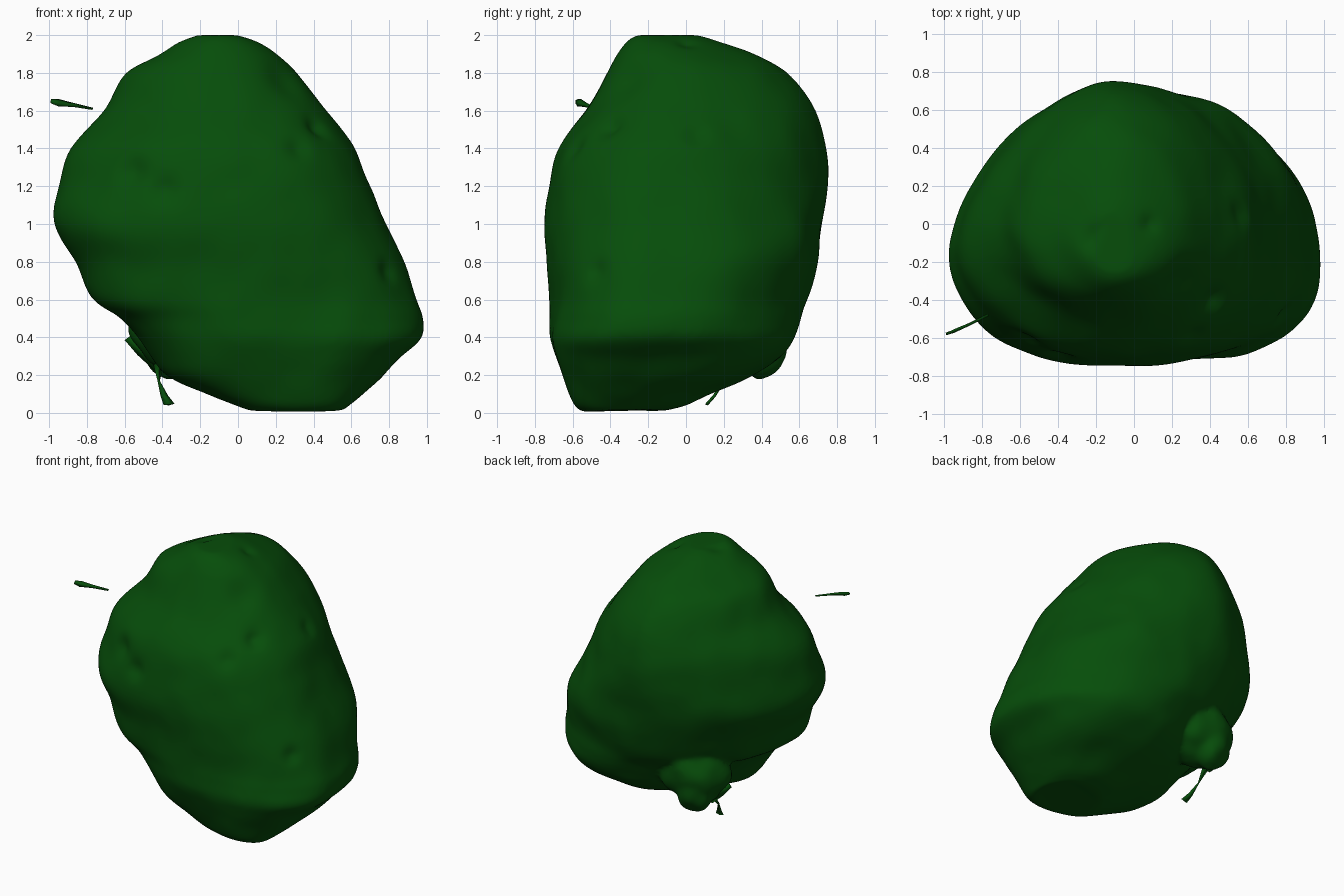
import bpy, bmesh, math
from mathutils import Vector, noise

if "Cube" in bpy.data.objects:
    bpy.data.objects.remove(bpy.data.objects["Cube"])

mat = bpy.data.materials.new("dark_green")
mat.diffuse_color = (0.002, 0.075, 0.003, 1)
mat.use_nodes = True
mat.node_tree.nodes["Principled BSDF"].inputs["Base Color"].default_value = mat.diffuse_color

# Body outline: z, left x, right x, front y, back y
ROWS = [
    (0.01, 0.06, 0.56, -0.54, -0.12), (0.04, -0.02, 0.60, -0.58, 0.0),
    (0.10, -0.16, 0.67, -0.61, 0.13), (0.20, -0.36, 0.77, -0.65, 0.35),
    (0.30, -0.45, 0.86, -0.69, 0.50), (0.40, -0.53, 0.97, -0.72, 0.57),
    (0.50, -0.63, 0.98, -0.72, 0.61), (0.60, -0.78, 0.95, -0.72, 0.64),
    (0.80, -0.86, 0.88, -0.73, 0.70), (1.00, -0.97, 0.78, -0.75, 0.72),
    (1.20, -0.95, 0.70, -0.73, 0.75), (1.40, -0.88, 0.61, -0.68, 0.74),
    (1.60, -0.71, 0.46, -0.54, 0.68), (1.80, -0.60, 0.31, -0.42, 0.53),
    (1.90, -0.41, 0.20, -0.36, 0.34), (1.97, -0.29, 0.09, -0.30, 0.17),
    (2.00, -0.22, -0.01, -0.24, 0.05)]
SEG, SUB = 112, 5

# Corner fullness by height: z, front left, front right, back right, back left
CORNERS = [(0.2, 2.5, 3.2, 2.5, 1.7), (0.5, 2.5, 2.3, 2.05, 1.7),
           (0.9, 2.3, 2.4, 2.35, 1.75), (1.3, 1.95, 2.3, 2.0, 1.6),
           (1.7, 1.95, 2.2, 1.9, 1.65)]

# Dents: position, radius, depth (negative depth is a bulge)
DENTS = [
    ((-0.38, -0.66, 1.17), 0.06, 0.06), ((-0.55, -0.6, 1.28), 0.07, 0.04),
    ((0.30, -0.55, 1.38), 0.05, 0.07), ((0.38, -0.45, 1.28), 0.06, 0.06),
    ((0.42, -0.40, 1.52), 0.05, 0.05), ((0.27, -0.63, 1.12), 0.04, 0.04),
    ((0.53, 0.05, 1.45), 0.05, 0.04), ((0.80, -0.48, 0.75), 0.05, 0.04),
    ((-0.20, -0.08, 1.98), 0.06, 0.04), ((0.08, 0.0, 1.95), 0.04, 0.03),
    ((0.25, -0.3, 1.75), 0.10, 0.03), ((0.45, 0.62, 1.0), 0.16, -0.03)]


def finish(name, bm):
    bmesh.ops.recalc_face_normals(bm, faces=bm.faces)
    me = bpy.data.meshes.new(name)
    bm.to_mesh(me)
    bm.free()
    me.materials.append(mat)
    for p in me.polygons:
        p.use_smooth = True
    ob = bpy.data.objects.new(name, me)
    bpy.context.collection.objects.link(ob)
    return ob


def catmull(a, b, c, d, t):
    return 0.5 * (2*b + (c - a)*t + (2*a - 5*b + 4*c - d)*t*t + (3*b - a - 3*c + d)*t**3)


def outline():
    n = len(ROWS)
    for i in range(n - 1):
        p = [ROWS[max(0, min(n - 1, i + k))] for k in (-1, 0, 1, 2)]
        for s in range(SUB):
            yield [catmull(*v, s / SUB) for v in zip(*p)]
    yield ROWS[-1]


def fullness(z):
    z = max(CORNERS[0][0], min(CORNERS[-1][0], z))
    for a, b in zip(CORNERS, CORNERS[1:]):
        if z <= b[0]:
            t = (z - a[0]) / (b[0] - a[0])
            t = t * t * (3 - 2 * t)
            return [u + (v - u) * t for u, v in zip(a[1:], b[1:])]


def ring(row):
    z, x0, x1, y0, y1 = row
    cx, cy = (x0 + x1) / 2, (y0 + y1) / 2 - 0.13 * (y1 - y0) / 1.5
    fl, fr, br, bl = fullness(z)
    for k in range(SEG):
        a = 2 * math.pi * k / SEG
        c, s = math.cos(a), math.sin(a)
        power = (br if c > 0 else bl) if s > 0 else (fr if c > 0 else fl)
        r = (abs(c) ** power + abs(s) ** power) ** (-1 / power)
        yield Vector((cx + c * r * ((x1 - cx) if c > 0 else (cx - x0)),
                      cy + s * r * ((y1 - cy) if s > 0 else (cy - y0)), z))


# Main body: stacked rings
bm = bmesh.new()
rings = [[bm.verts.new(p) for p in ring(r)] for r in outline()]
for a, b in zip(rings, rings[1:]):
    for k in range(SEG):
        bm.faces.new((a[k], a[(k+1) % SEG], b[(k+1) % SEG], b[k]))
bm.faces.new(rings[0][::-1])
bm.faces.new(rings[-1])
bmesh.ops.recalc_face_normals(bm, faces=bm.faces)
bm.normal_update()

# Surface unevenness and dents
for v in bm.verts:
    n, p = v.normal.copy(), v.co.copy()
    d = 0.015 * noise.noise(p * 2.8) + 0.006 * noise.noise(p * 6)
    for c, r, depth in DENTS:
        d -= depth * math.exp(-((p - Vector(c)).length / r) ** 2)
    v.co += n * d
    v.co.z = min(2.0, max(0.0, v.co.z))

# Lumps hanging at the lower back left, fused into the body
for i, (c, size) in enumerate([((-0.36, 0.41, 0.36), (0.14, 0.12, 0.18)),
                               ((-0.30, 0.33, 0.46), (0.27, 0.22, 0.23))]):
    for v in bmesh.ops.create_icosphere(bm, subdivisions=4, radius=1)["verts"]:
        k = 1 + 0.12 * noise.noise(v.co * 1.7 + Vector((i * 5, 0, 0)))
        v.co = Vector(c) + Vector([a * b * k for a, b in zip(v.co, size)])
body = finish("body", bm)
fuse = body.modifiers.new("fuse", 'REMESH')
fuse.mode = 'VOXEL'
fuse.voxel_size = 0.018
fuse.use_smooth_shade = True
soften = body.modifiers.new("soften", 'SMOOTH')
soften.factor = 0.5
soften.iterations = 8


# Thin leaf-like shards: points along a path with half widths
def shard(name, pts, across, thick=0.008):
    bm = bmesh.new()
    w = Vector(across).normalized()
    t = w.cross(Vector(pts[-1][:3]) - Vector(pts[0][:3])).normalized() * thick
    loops = []
    for (x, y, z, h) in pts:
        p = Vector((x, y, z))
        loops.append([bm.verts.new(q) for q in (p + w*h, p + t, p - w*h, p - t)])
    for a, b in zip(loops, loops[1:]):
        for k in range(4):
            bm.faces.new((a[k], a[(k+1) % 4], b[(k+1) % 4], b[k]))
    bm.faces.new(loops[0][::-1])
    bm.faces.new(loops[-1])
    finish(name, bm)


shard("side_shard", [(-0.99, -0.58, 1.65, 0.012), (-0.95, -0.565, 1.642, 0.022),
                     (-0.87, -0.53, 1.63, 0.012), (-0.77, -0.48, 1.61, 0.007)], (0.1, 0.5, 0.9))
shard("bottom_shard", [(-0.42, 0.28, 0.26, 0.03), (-0.42, 0.20, 0.17, 0.006),
                       (-0.39, 0.15, 0.09, 0.02), (-0.365, 0.11, 0.045, 0.03)], (1, 0.2, 0.1))
shard("edge_shard", [(-0.58, 0.30, 0.40, 0.025), (-0.50, 0.31, 0.33, 0.04),
                     (-0.42, 0.30, 0.23, 0.02)], (0.8, 0, 0.6))
